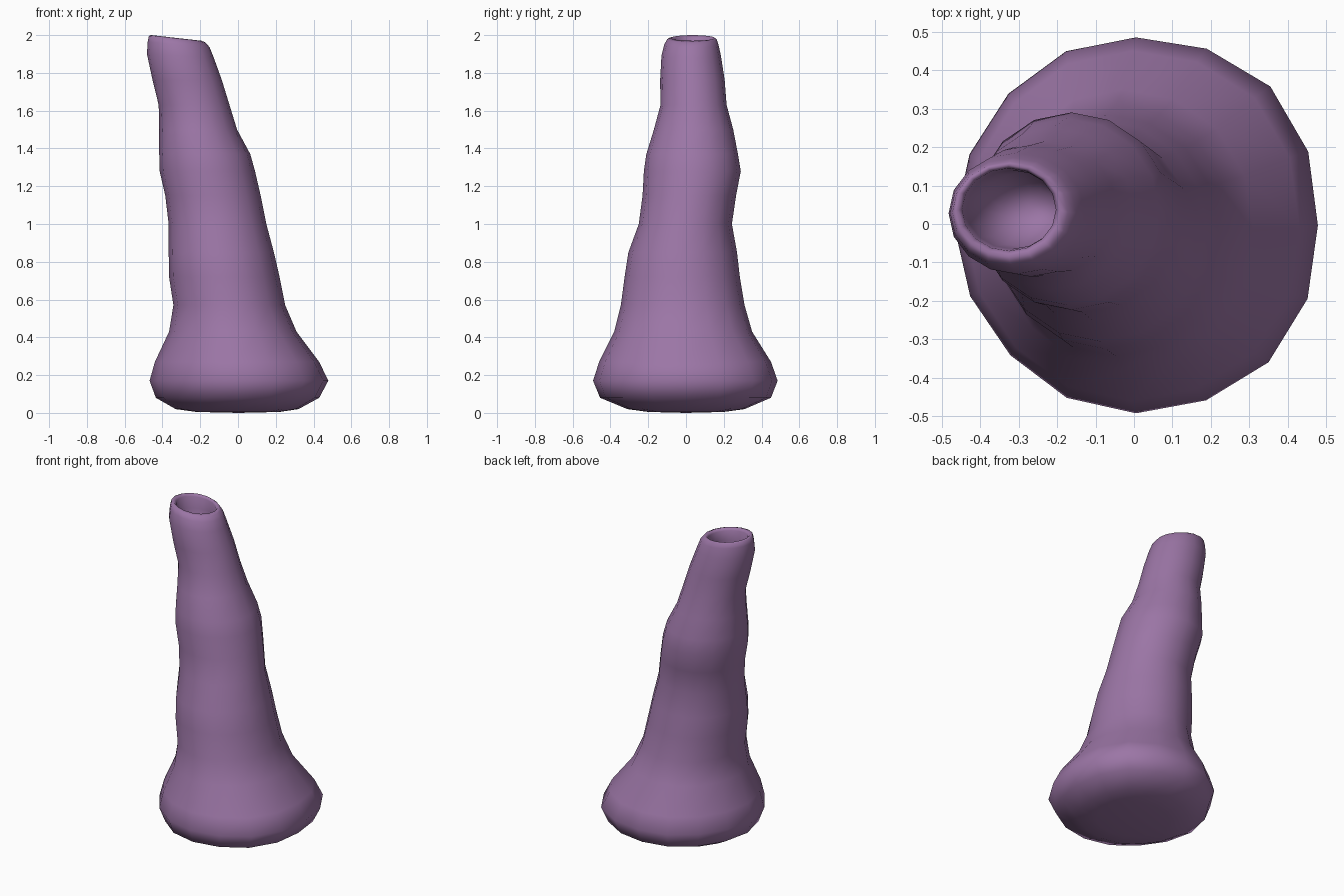
import bpy, bmesh, math

SIDES = 16

# Outer rings: z, x min, x max, y min, y max, tilt (z drop from left to right)
OUTER = [
    (0.005, -0.22, 0.22, -0.20, 0.20, 0),
    (0.02, -0.33, 0.32, -0.31, 0.31, 0),
    (0.08, -0.435, 0.43, -0.455, 0.45, 0),
    (0.17, -0.468, 0.478, -0.492, 0.485, 0),
    (0.27, -0.44, 0.43, -0.46, 0.45, 0),
    (0.43, -0.365, 0.31, -0.38, 0.35, 0),
    (0.57, -0.342, 0.25, -0.345, 0.31, 0),
    (0.72, -0.365, 0.22, -0.325, 0.285, 0),
    (0.85, -0.367, 0.19, -0.305, 0.27, 0),
    (1.00, -0.367, 0.15, -0.25, 0.243, 0),
    (1.15, -0.385, 0.12, -0.23, 0.265, 0),
    (1.28, -0.415, 0.09, -0.223, 0.29, 0),
    (1.37, -0.417, 0.065, -0.21, 0.275, 0),
    (1.50, -0.417, -0.005, -0.17, 0.25, 0),
    (1.63, -0.42, -0.045, -0.135, 0.215, 0),
    (1.76, -0.452, -0.085, -0.137, 0.205, 0),
    (1.89, -0.482, -0.128, -0.13, 0.185, 0.02),
    (1.95, -0.478, -0.150, -0.115, 0.172, 0.03),
]
# Rim and the hollow mouth inside it
MOUTH = [
    (1.978, -0.472, -0.172, -0.10, 0.162, 0.035),
    (1.985, -0.460, -0.192, -0.082, 0.153, 0.03),
    (1.968, -0.447, -0.203, -0.07, 0.145, 0.03),
    (1.90, -0.435, -0.200, -0.065, 0.14, 0.02),
    (1.80, -0.40, -0.175, -0.06, 0.135, 0),
    (1.73, -0.34, -0.20, -0.01, 0.09, 0),
]


def add_ring(bm, z, x0, x1, y0, y1, tilt):
    """One egg-shaped cross-section, fuller on the right near the foot."""
    cx, cy, rx, ry = (x0 + x1) / 2, (y0 + y1) / 2, (x1 - x0) / 2, (y1 - y0) / 2
    foot = max(0.0, 1 - z / 0.6)
    ring = []
    for i in range(SIDES):
        a = 2 * math.pi * i / SIDES
        f = 1 + foot * math.sin(2 * a) ** 2 * (0.015 + 0.055 * math.cos(a - 0.26))
        ring.append(bm.verts.new((cx + rx * f * math.cos(a),
                                  cy + ry * f * math.sin(a),
                                  z - tilt * math.cos(a) / 2)))
    return ring


def close_ring(bm, ring, z, flip):
    """Fan the ring to a centre point."""
    n = len(ring)
    c = bm.verts.new((sum(v.co.x for v in ring) / n, sum(v.co.y for v in ring) / n, z))
    for i in range(n):
        pair = [ring[i], ring[(i + 1) % n]]
        bm.faces.new((pair[::-1] if flip else pair) + [c])


# Leaning trunk with flared foot and open mouth
bm = bmesh.new()
rings = [add_ring(bm, *r) for r in OUTER + MOUTH]
for lo, hi in zip(rings, rings[1:]):
    for i in range(SIDES):
        j = (i + 1) % SIDES
        bm.faces.new((lo[i], lo[j], hi[j], hi[i]))
close_ring(bm, rings[0], 0.0, True)
close_ring(bm, rings[-1], 1.71, False)
for f in bm.faces:
    f.smooth = True

mesh = bpy.data.meshes.new("hollow_stalk")
bm.to_mesh(mesh)
bm.free()
stalk = bpy.data.objects.new("hollow_stalk", mesh)
bpy.context.collection.objects.link(stalk)

# Purple material
mat = bpy.data.materials.new("purple")
mat.diffuse_color = (0.33, 0.18, 0.38, 1)
mesh.materials.append(mat)
